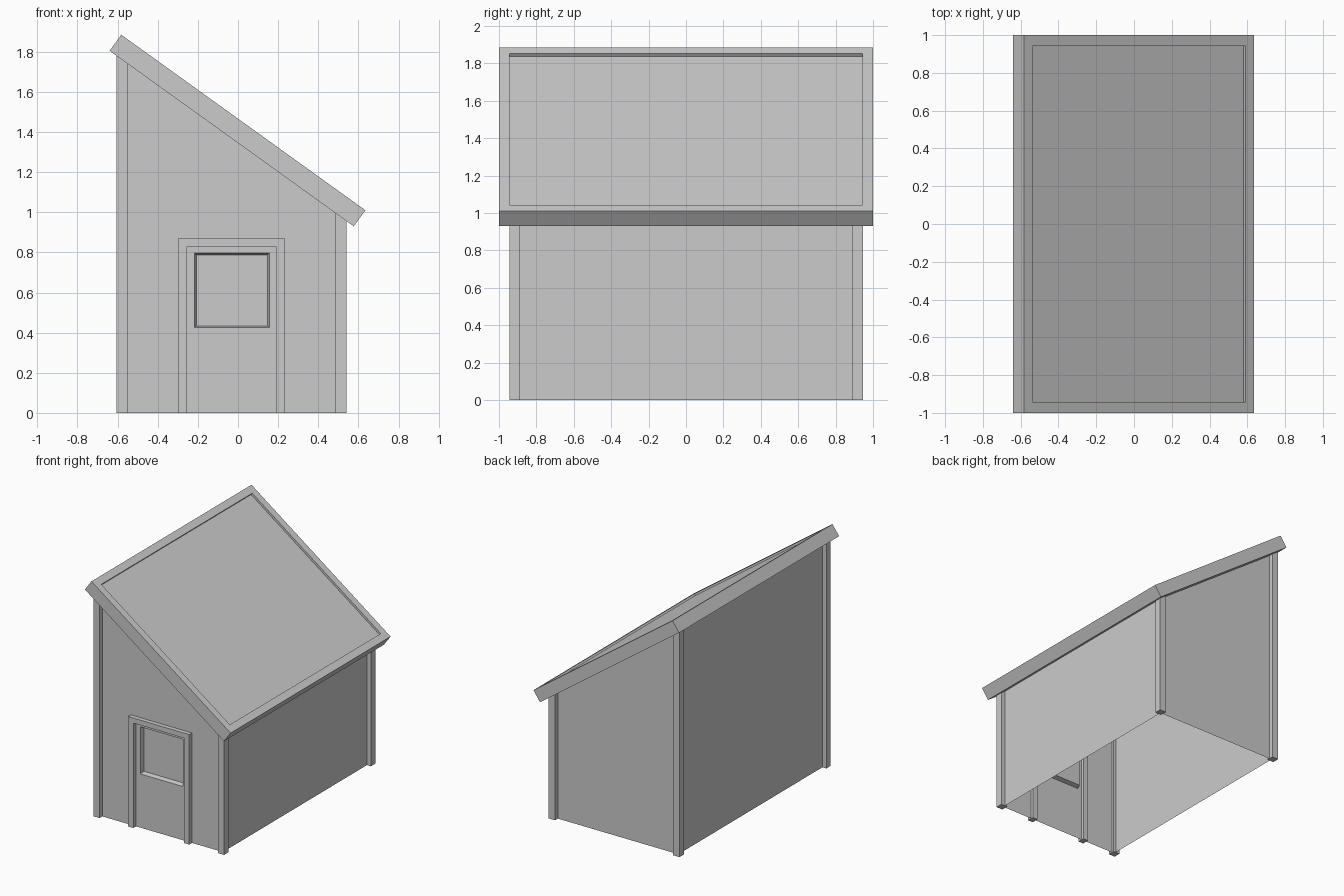
import bpy
import bmesh

cube = bpy.data.objects.get("Cube")
if cube:
    bpy.data.objects.remove(cube, do_unlink=True)

# Single plain grey
GREY = (0.6, 0.6, 0.6, 1)
grey = bpy.data.materials.new("plain_grey")
grey.use_nodes = True
grey.diffuse_color = GREY
grey.node_tree.nodes["Principled BSDF"].inputs["Base Color"].default_value = GREY

# Post outer faces, post width, wall setback
LEFT, RIGHT, DEPTH = -0.605, 0.54, 0.945
POST, SET = 0.055, 0.035
X0, X1, Y = LEFT + SET, RIGHT - SET, DEPTH - SET


def under_roof(x, sink=0.01):
    """Height of the roof underside at x, plus a small overlap."""
    return 1.805 - 0.718 * (x + 0.64) + sink


def finish(name, bm):
    mesh = bpy.data.meshes.new(name)
    bm.to_mesh(mesh)
    bm.free()
    mesh.materials.append(grey)
    obj = bpy.data.objects.new(name, mesh)
    bpy.context.collection.objects.link(obj)
    return obj


def prism(name, profile, y0, y1, edit=None):
    """Extrude an x-z outline from y0 to y1."""
    bm = bmesh.new()
    face = bm.faces.new([bm.verts.new((x, y0, z)) for x, z in profile])
    new = bmesh.ops.extrude_face_region(bm, geom=[face])["geom"]
    for v in new:
        if isinstance(v, bmesh.types.BMVert):
            v.co.y = y1
    bmesh.ops.recalc_face_normals(bm, faces=bm.faces)
    if edit:
        edit(bm)
    return finish(name, bm)


def sheet(name, polygons):
    """Flat panels welded into one surface."""
    bm = bmesh.new()
    for poly in polygons:
        bm.faces.new([bm.verts.new(p) for p in poly])
    bmesh.ops.remove_doubles(bm, verts=bm.verts, dist=0.0001)
    return finish(name, bm)


# Sloping roof slab with a shallow recessed panel
def recess_top(bm):
    top = max(bm.faces, key=lambda f: f.normal.z)
    bmesh.ops.inset_individual(bm, faces=[top], thickness=0.08)
    bmesh.ops.inset_individual(bm, faces=[top], thickness=0, depth=-0.017)


prism("roof", [(-0.64, 1.805), (0.577, 0.93), (0.635, 1.01), (-0.582, 1.885)],
      -1, 1, recess_top)

# Corner posts
for side, x in (("right", LEFT), ("left", RIGHT - POST)):
    for end, y in (("front", -DEPTH), ("back", DEPTH - POST)):
        outline = [(x, 0), (x + POST, 0),
                   (x + POST, under_roof(x + POST)), (x, under_roof(x))]
        prism(f"{end}_{side}_post", outline, y, y + POST)

# Thin side and back walls
T0, T1 = under_roof(X0), under_roof(X1)
sheet("right_wall", [[(X0, Y, 0), (X0, -Y, 0), (X0, -Y, T0), (X0, Y, T0)]])
sheet("left_wall", [[(X1, -Y, 0), (X1, Y, 0), (X1, Y, T1), (X1, -Y, T1)]])
sheet("back_wall", [[(X1, Y, 0), (X0, Y, 0), (X0, Y, T0), (X1, Y, T1)]])

# Front wall with the door window sunk into it
W0, W1, SILL, HEAD = -0.217, 0.157, 0.425, 0.797
TAPER, SINK = 0.009, 0.035


def column(a, b, low=0, high=None):
    ta, tb = (high, high) if high else (under_roof(a), under_roof(b))
    return [(a, -Y, low), (b, -Y, low), (b, -Y, tb), (a, -Y, ta)]


outer = column(W0, W1, SILL, HEAD)
inner = [(x + (TAPER if x == W0 else -TAPER), y + SINK,
          z + (TAPER if z == SILL else -TAPER)) for x, y, z in outer]
reveals = [[outer[i], outer[(i + 1) % 4], inner[(i + 1) % 4], inner[i]]
           for i in range(4)]
sheet("front_wall", [column(X0, W0), column(W1, X1), column(W0, W1, 0, SILL),
                     column(W0, W1, HEAD), inner] + reveals)

# Door surround
prism("door_frame", [(-0.3, 0), (-0.255, 0), (-0.255, 0.83), (0.19, 0.83),
                     (0.19, 0), (0.235, 0), (0.235, 0.87), (-0.3, 0.87)],
      -DEPTH, -DEPTH + POST)
